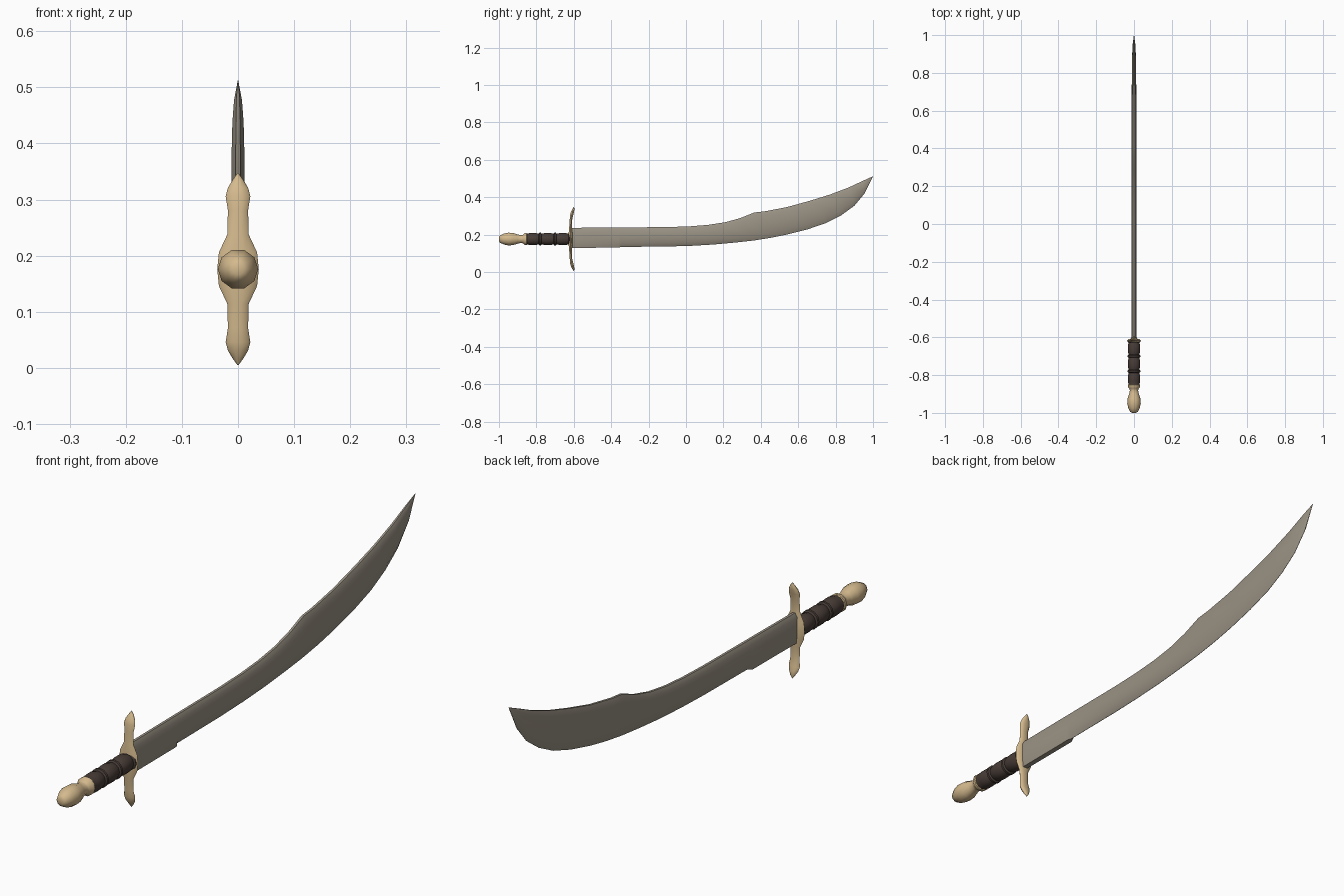
import bpy, bmesh, math
from mathutils import Vector

if "Cube" in bpy.data.objects:
    bpy.data.objects.remove(bpy.data.objects["Cube"])

def material(name, rgb):
    m = bpy.data.materials.new(name)
    m.diffuse_color = (*rgb, 1)
    m.use_nodes = True
    m.node_tree.nodes["Principled BSDF"].inputs["Base Color"].default_value = m.diffuse_color
    return m

STEEL = material("grey steel", (0.32, 0.285, 0.23))
BRASS = material("pale brass", (0.66, 0.49, 0.27))
LEATHER = material("dark leather", (0.065, 0.046, 0.038))
AXIS_Z = 0.176

def loft(name, rings, mat, angle):
    """Skin a list of equal-length point rings and cap both ends."""
    bm = bmesh.new()
    vs = [[bm.verts.new(p) for p in r] for r in rings]
    n = len(rings[0])
    for a, b in zip(vs, vs[1:]):
        for i in range(n):
            j = (i + 1) % n
            bm.faces.new((a[i], a[j], b[j], b[i]))
    bm.faces.new(vs[0])
    bm.faces.new(vs[-1])
    bmesh.ops.remove_doubles(bm, verts=bm.verts, dist=0.00005)
    bmesh.ops.recalc_face_normals(bm, faces=bm.faces)
    me = bpy.data.meshes.new(name)
    bm.to_mesh(me)
    bm.free()
    me.materials.append(mat)
    ob = bpy.data.objects.new(name, me)
    bpy.context.collection.objects.link(ob)
    bpy.ops.object.select_all(action='DESELECT')
    ob.select_set(True)
    bpy.context.view_layer.objects.active = ob
    bpy.ops.object.shade_smooth_by_angle(angle=math.radians(angle))
    return ob

def lathe(name, profile, mat, sides=10, angle=50):
    """Turn (y, radius) points around the handle axis."""
    rings = [[(r * math.cos(math.tau * i / sides), y, AXIS_Z + r * math.sin(math.tau * i / sides))
              for i in range(sides)] for y, r in profile]
    return loft(name, rings, mat, angle)

# Blade: stations of (spine y, spine z, edge y, edge z, half thickness)
stations = [
    (-0.615, .236, -0.615, .129, .013), (-0.36, .238, -0.36, .130, .013),
    (-0.345, .238, -0.345, .134, .013), (-0.10, .240, -0.10, .136, .0125),
    (0.02, .244, 0.03, .140, .0125), (0.12, .252, 0.15, .147, .0125),
    (0.21, .266, 0.26, .157, .0125), (0.29, .288, 0.36, .168, .012),
    (0.365, .318, 0.45, .182, .012), (0.42, .324, 0.54, .200, .012),
    (0.54, .347, 0.65, .228, .012), (0.66, .380, 0.75, .262, .012),
    (0.77, .414, 0.83, .303, .011), (0.87, .452, 0.90, .354, .010),
    (0.945, .487, 0.955, .420, .007), (1.0, .512, 1.0, .511, .0005)]
rings = []
for k, (sy, sz, ey, ez, t) in enumerate(stations):
    s, e = Vector((0, sy, sz)), Vector((0, ey, ez))
    edge = t * 0.75 if k < 2 else 0.0006          # blunt next to the guard
    half = [(0, t * 0.35), (0.14, t), (0.80, t), (1, edge)]
    right = [s.lerp(e, f) + Vector((w, 0, 0)) for f, w in half]
    rings.append(right + [Vector((-p.x, p.y, p.z)) for p in reversed(right)])
loft("blade", rings, STEEL, 35)

# Cross guard: half profile (distance from centre, half width, half depth, y), mirrored
arm = [(0, .037, .011, -.617), (.03, .034, .011, -.617), (.062, .019, .008, -.617),
       (.105, .018, .007, -.615), (.13, .022, .009, -.611), (.145, .018, .009, -.607),
       (.16, .009, .006, -.602), (.171, .001, .001, -.600)]
full = [(-d, w, t, y) for d, w, t, y in reversed(arm[1:])] + arm
rings = [[(w * math.cos(math.tau * i / 10), y + t * math.sin(math.tau * i / 10), AXIS_Z + d)
          for i in range(10)] for d, w, t, y in full]
loft("cross_guard", rings, BRASS, 50)

# Grip: swelling sections separated by raised rings
grip = [(-.865, .024), (-.855, .030)]
for start in (-.85, -.77, -.69):
    grip += [(start, .029), (start + .02, .033), (start + .045, .033), (start + .062, .028),
             (start + .066, .034), (start + .074, .034), (start + .078, .028)]
grip += [(-.61, .028)]
lathe("grip", grip, LEATHER, 12)

# Pommel with a flared collar
lathe("pommel", [(-1.0, .010), (-.995, .020), (-.975, .030), (-.95, .036), (-.925, .034),
                 (-.90, .026), (-.882, .022), (-.872, .024), (-.862, .033),
                 (-.852, .033), (-.848, .026)], BRASS)
